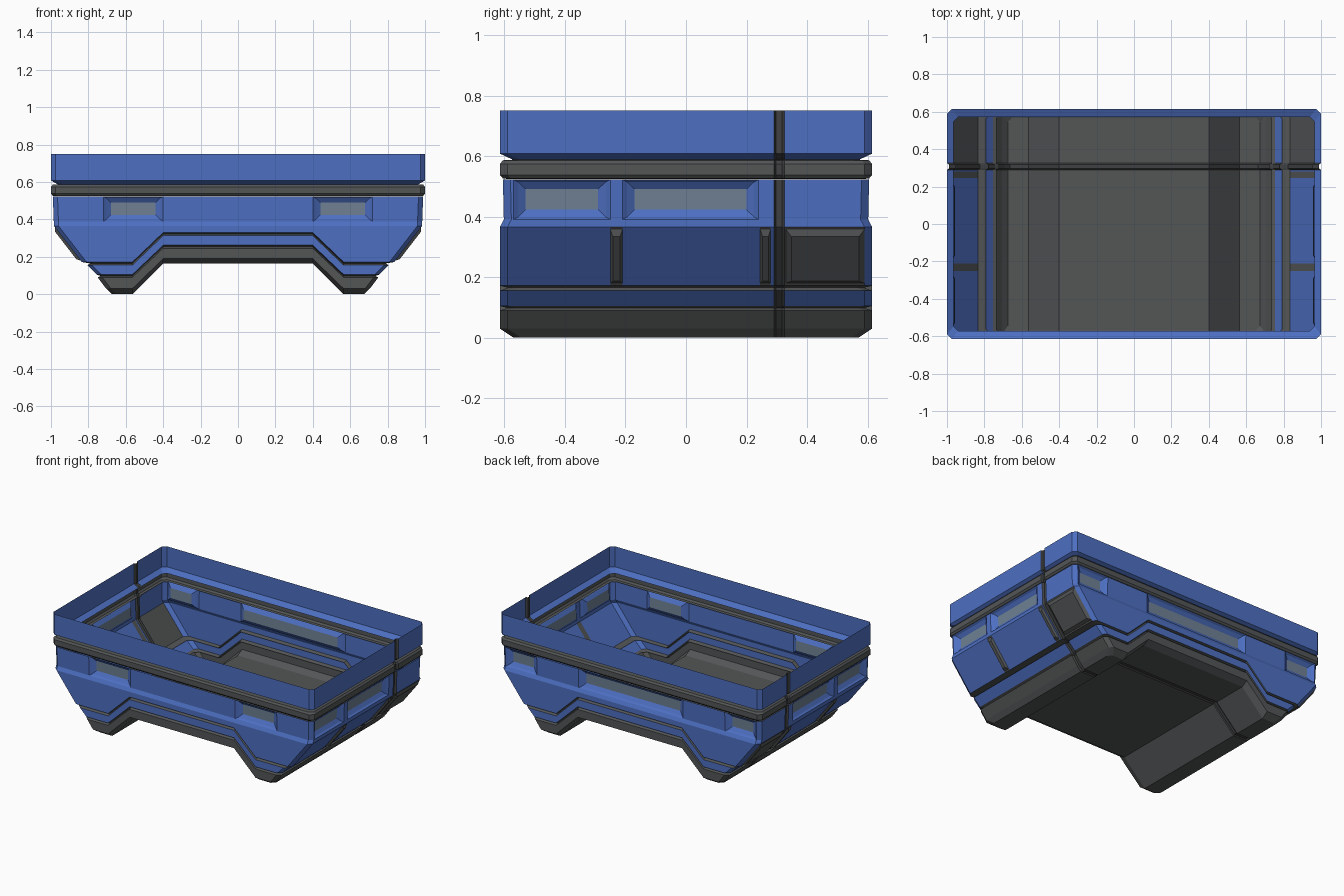
import bpy
from mathutils import Vector

if "Cube" in bpy.data.objects:
    bpy.data.objects.remove(bpy.data.objects["Cube"], do_unlink=True)


def material(name, rgb):
    m = bpy.data.materials.new(name)
    m.use_nodes = True
    m.diffuse_color = (*rgb, 1)
    m.node_tree.nodes["Principled BSDF"].inputs["Base Color"].default_value = (*rgb, 1)
    return m


MATS = [material("hull blue", (0.075, 0.16, 0.54)),
        material("trim grey", (0.088, 0.092, 0.094)),
        material("seam dark grey", (0.05, 0.052, 0.054)),
        material("window glass", (0.16, 0.22, 0.30))]
BLUE, GREY, DARK, GLASS = range(4)

SEAM = [0.29, 0.297, 0.318, 0.325]
RIBS = [(-0.25, -0.21), (0.245, 0.28)]
ARCH_OUT, ARCH_IN = 0.565, 0.4
ARCH = [-ARCH_OUT, -ARCH_IN, ARCH_IN, ARCH_OUT]
SIDE = [y for rib in RIBS for y in rib] + SEAM


def make(name, faces):
    """Object from a list of (corner points, material index)."""
    verts, polys = [], []
    for pts, _ in faces:
        polys.append(range(len(verts), len(verts) + len(pts)))
        verts += [tuple(p) for p in pts]
    mesh = bpy.data.meshes.new(name)
    mesh.from_pydata(verts, [], [list(p) for p in polys])
    for m in MATS:
        mesh.materials.append(m)
    for poly, (_, mat) in zip(mesh.polygons, faces):
        poly.material_index = mat
    ob = bpy.data.objects.new(name, mesh)
    bpy.context.collection.objects.link(ob)
    return ob


def in_seam(y):
    return SEAM[0] < y < SEAM[-1]


def ring(a, d, z, z_arch=None, ch=0.025, front=ARCH, side=SIDE, back=ARCH):
    """Closed loop round the hull with cut corners; the ends may rise into an arch."""
    top = z if z_arch is None else z_arch

    def height(x):
        t = (ARCH_OUT - abs(x)) / (ARCH_OUT - ARCH_IN)
        return z + (top - z) * min(1, max(0, t))

    fx = [ch - a] + front + [a - ch]
    bx = [ch - a] + back + [a - ch]
    sy = [ch - d] + side + [d - ch]
    wide = [a - 0.012 if in_seam(y) else a for y in sy]
    loop = [Vector((x, -d, height(x))) for x in fx]
    loop += [Vector((w, y, z)) for w, y in zip(wide, sy)]
    loop += [Vector((x, d, height(x))) for x in reversed(bx)]
    loop += [Vector((-w, y, z)) for w, y in reversed(list(zip(wide, sy)))]
    return loop


def quads(upper, lower):
    for i in range(len(upper)):
        j = (i + 1) % len(upper)
        yield [upper[i], lower[i], lower[j], upper[j]]


def is_side(q):
    return abs(q[0].x - q[3].x) < 0.02


def band(rings, color, side_rule=None):
    """Loft between rings, with the seam coloured on both sides."""
    faces = []
    for up, low in zip(rings, rings[1:]):
        for q in quads(up, low):
            y = (q[0].y + q[3].y) / 2
            mat = color
            if is_side(q) and in_seam(y):
                mat = DARK
            elif is_side(q) and side_rule and side_rule(y):
                mat = GREY
            faces.append((q, mat))
    return faces


def inset(q, mu, mv, depth):
    """Shrink a quad by margins and push it along its normal."""
    u = (q[3] - q[0]).normalized()
    v = (q[1] - q[0]).normalized()
    n = v.cross(u).normalized() * depth
    return [q[0] + u * mu + v * mv - n, q[1] + u * mu - v * mv - n,
            q[2] - u * mu - v * mv - n, q[3] - u * mu + v * mv - n]


def walls(a, b, mat):
    return [([a[i], a[(i + 1) % 4], b[(i + 1) % 4], b[i]], mat) for i in range(4)]


# Upper rim
groove_top = ring(0.965, 0.572, 0.588)
make("upper_rim", band([ring(1, 0.615, 0.75), ring(1, 0.615, 0.608), groove_top], BLUE))

# Grey bumper
bumper_low = ring(0.97, 0.585, 0.524)
make("bumper_band", band([groove_top, ring(0.99, 0.605, 0.586), ring(1, 0.615, 0.574),
                          ring(1, 0.615, 0.538), ring(0.99, 0.605, 0.526), bumper_low], GREY))

# Window band: marked wall segments become recessed panes
FRONT_WIN = [(-0.72, -0.4), (0.4, 0.72)]
BACK_WIN = [(-0.96, -0.72), (-0.4, 0.4), (0.72, 0.96)]
SIDE_WIN = [(-0.57, -0.25), (-0.21, 0.24)]


def edges(spans):
    return [e for s in spans for e in s]


cuts = dict(front=edges(FRONT_WIN), side=edges(SIDE_WIN) + SEAM, back=edges(BACK_WIN))
wall_top = ring(0.99, 0.605, 0.522, **cuts)
wall_low = ring(0.985, 0.602, 0.39, **cuts)
window_faces = []
for q in quads(wall_top, wall_low):
    mid = (q[0] + q[3]) / 2
    if is_side(q):
        spans, pos = SIDE_WIN, mid.y
    elif abs(q[0].y - q[3].y) < 0.001:
        spans, pos = (FRONT_WIN if mid.y < 0 else BACK_WIN), mid.x
    else:
        spans, pos = [], 0
    if any(s[0] < pos < s[1] for s in spans):
        lip = inset(q, 0.015, 0.008, 0.012)
        pane = inset(q, 0.04, 0.032, 0.028)
        window_faces += walls(q, lip, BLUE) + walls(lip, pane, BLUE) + [(pane, GLASS)]
    else:
        window_faces.append((q, DARK if is_side(q) and in_seam(pos) else BLUE))
make("window_band", window_faces)

# Lower hull with sloping sides and an arched bottom edge
ledge = ring(0.985, 0.615, 0.366)
hull_low = ring(0.835, 0.615, 0.172, 0.33)
make("hull_ledge", band([ring(0.985, 0.602, 0.39), ledge], BLUE))
make("lower_hull", band([ledge, hull_low], BLUE,
                        lambda y: y > SEAM[-1] or any(r[0] < y < r[1] for r in RIBS)))

# Skirt strips separated by grooves
strip_top = ring(0.805, 0.615, 0.155, 0.313)
strip_low = ring(0.755, 0.615, 0.105, 0.262)
base_top = ring(0.75, 0.615, 0.09, 0.245)
make("upper_groove", band([hull_low, ring(0.79, 0.59, 0.165, 0.322), strip_top], GREY))
make("skirt_strip", band([strip_top, strip_low], BLUE))
make("lower_groove", band([strip_low, ring(0.735, 0.59, 0.098, 0.254), base_top], GREY))
make("base_skirt", band([base_top, ring(0.705, 0.615, 0.03, 0.19),
                         ring(0.675, 0.57, 0, 0.165)], GREY))

# Floor: arch profile run from front to back, with the seam across it
rows = []
for y in [-0.57, -0.545] + SEAM + [0.545, 0.57]:
    end = 0.65 if abs(y) > 0.56 else 0.663 if in_seam(y) else 0.675
    lift = 0.007 if in_seam(y) else 0
    rows.append([Vector((x, y, (0.165 if abs(x) <= ARCH_IN else 0) + lift))
                 for x in [-end] + ARCH + [end]])
floor = []
for r, s in zip(rows, rows[1:]):
    mat = DARK if in_seam((r[0].y + s[0].y) / 2) else GREY
    floor += [([r[i], s[i], s[i + 1], r[i + 1]], mat) for i in range(len(r) - 1)]
make("floor", floor)

# Raised ribs and rear panel on both sloping sides
hi, lo = Vector((0.985, 0, 0.366)), Vector((0.835, 0, 0.172))
for name, (y0, y1) in zip(["front_rib", "rear_rib", "side_panel"], RIBS + [(0.33, 0.59)]):
    for side, sx in (("left", 1), ("right", -1)):
        quad = []
        for y, t in ((y0, 0.04), (y0, 0.96), (y1, 0.96), (y1, 0.04)):
            p = hi.lerp(lo, t)
            quad.append(Vector((p.x * sx, y, p.z)))
        if sx < 0:
            quad = [quad[3], quad[2], quad[1], quad[0]]
        margin = 0.008 if y1 - y0 < 0.1 else 0.018
        top = inset(quad, margin, 0.02, -0.014)
        make(side + "_" + name, walls(quad, top, GREY) + [(top, GREY)])
